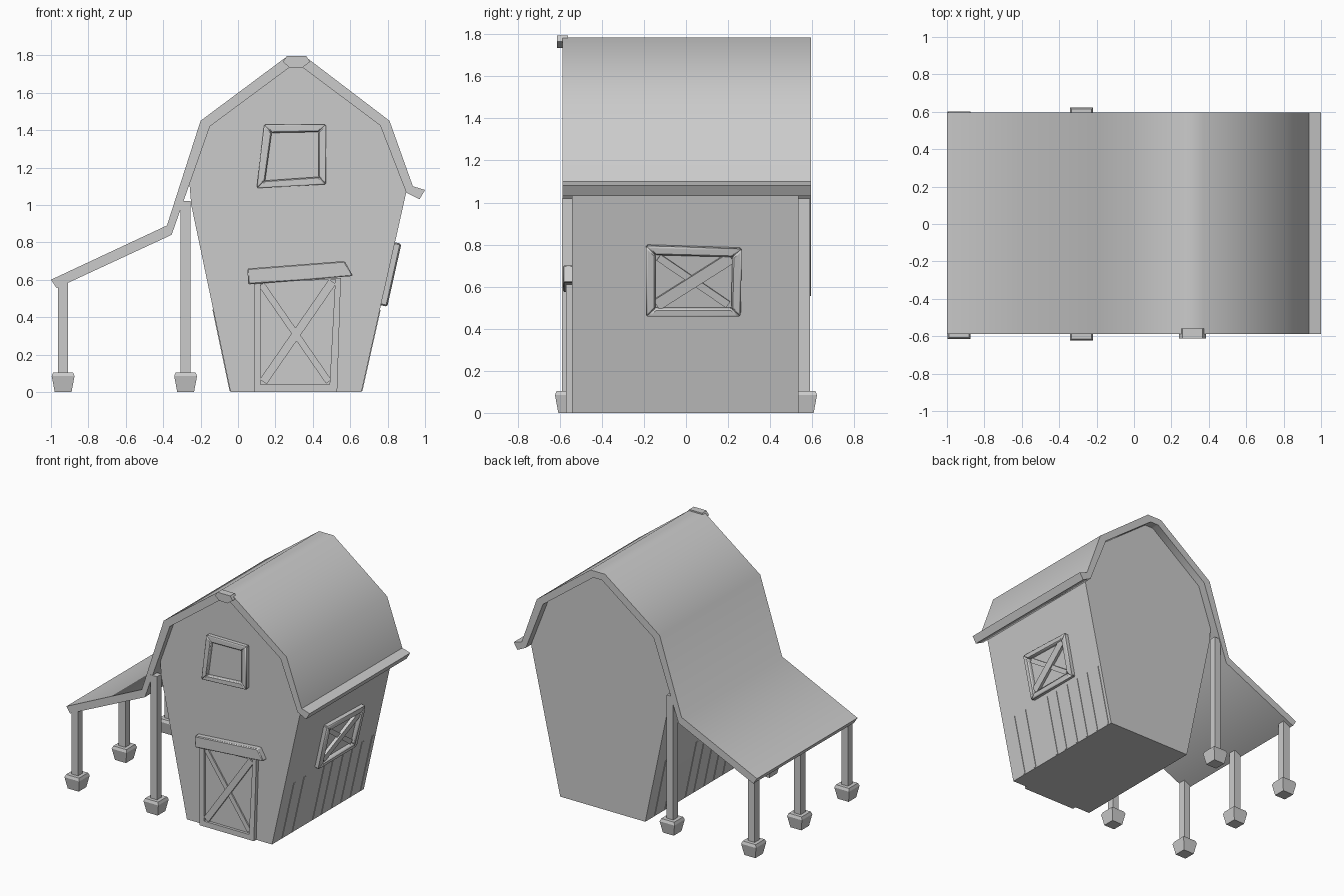
import bpy, math
from mathutils import Matrix, Vector

cube = bpy.data.objects.get("Cube")
if cube:
    bpy.data.objects.remove(cube, do_unlink=True)

grey = bpy.data.materials.new("plain grey")
grey.use_nodes = True
COLOUR = (0.6, 0.6, 0.6, 1)
grey.diffuse_color = COLOUR
grey.node_tree.nodes["Principled BSDF"].inputs["Base Color"].default_value = COLOUR


def basis(u, v, w, origin):
    """Frame whose columns are across, up, outward."""
    m = Matrix((u, v, w)).transposed().to_4x4()
    m.translation = Vector(origin)
    return m


def slabs(name, polys, w0, w1, frame, bevel=0, smooth=30):
    """Extrude each outline from depth w0 to w1 in the given frame."""
    verts, faces = [], []
    for poly in polys:
        n, s = len(poly), len(verts)
        verts += [frame @ Vector((u, v, w)) for w in (w0, w1) for u, v in poly]
        faces += [[s + i for i in reversed(range(n))], [s + n + i for i in range(n)]]
        faces += [[s + i, s + (i + 1) % n, s + n + (i + 1) % n, s + n + i] for i in range(n)]
    return build(name, verts, faces, bevel, smooth)


def build(name, verts, faces, bevel=0, smooth=30):
    mesh = bpy.data.meshes.new(name)
    mesh.from_pydata(verts, [], faces)
    mesh.materials.append(grey)
    ob = bpy.data.objects.new(name, mesh)
    bpy.context.collection.objects.link(ob)
    bpy.ops.object.select_all(action='DESELECT')
    ob.select_set(True)
    bpy.context.view_layer.objects.active = ob
    bpy.ops.object.shade_smooth_by_angle(angle=math.radians(smooth))
    if bevel:
        mod = ob.modifiers.new("soft edges", 'BEVEL')
        mod.width, mod.segments = bevel, 1
    return ob


def ring(outer, inner):
    """Four mitred boards between two quads."""
    return [[outer[i], outer[(i + 1) % 4], inner[(i + 1) % 4], inner[i]] for i in range(4)]


def bar(p, q, width):
    p, q = Vector(p), Vector(q)
    side = Vector((p.y - q.y, q.x - p.x)).normalized() * width / 2
    return [tuple(c) for c in (p - side, q - side, q + side, p + side)]


def rect(u0, v0, u1, v1):
    return [(u0, v0), (u1, v0), (u1, v1), (u0, v1)]


FRONT_Y, BACK_Y = -0.543, 0.535
section = basis((1, 0, 0), (0, 0, 1), (0, -1, 0), (0, 0, 0))
front = basis((1, 0, 0), (0, 0, 1), (0, -1, 0), (0, FRONT_Y, 0))

# Barn body, flaring upward into the gambrel gable
body = [(-0.04, 0), (0.66, 0), (0.9, 1.07), (0.775, 1.44), (0.36, 1.76),
        (0.26, 1.76), (-0.165, 1.43), (-0.26, 1.12), (-0.25, 1.0)]
slabs("barn_body", [body], -BACK_Y, -FRONT_Y, section)

# Roof sheet running down into the lean-to
roof_top = [(-1, 0.6), (-0.38, 0.89), (-0.2, 1.45), (0.25, 1.785), (0.37, 1.785),
            (0.81, 1.45), (0.935, 1.1), (1, 1.08)]
roof_under = [(0.97, 1.03), (0.9, 1.065), (0.76, 1.425), (0.345, 1.735),
              (0.275, 1.735), (-0.15, 1.42), (-0.355, 0.84), (-0.97, 0.555)]
slabs("roof", [(roof_top + roof_under)[::-1]], -0.595, 0.587, section, smooth=50)

# Ridge cap end at the front
slabs("ridge_cap", [[(0.275, 1.735), (0.345, 1.735), (0.385, 1.765), (0.365, 1.795),
                     (0.26, 1.795), (0.24, 1.765)]], 0.56, 0.613, section)

# Hay loft window
outer = [(0.10, 1.09), (0.47, 1.11), (0.47, 1.43), (0.14, 1.43)]
inner = [(0.145, 1.13), (0.43, 1.15), (0.43, 1.39), (0.18, 1.385)]
slabs("loft_window_frame", ring(outer, inner), -0.01, 0.035, front, bevel=0.006)
slabs("loft_window_pane", [inner], -0.01, 0.008, front)

# Barn door with frame, cross braces and header
outer = [(0.085, 0), (0.53, 0), (0.55, 0.61), (0.085, 0.6)]
inner = [(0.12, 0.04), (0.49, 0.04), (0.52, 0.6), (0.12, 0.59)]
slabs("door_panel", [outer], -0.01, 0.008, front)
slabs("door_frame", ring(outer, inner), -0.01, 0.028, front)
slabs("door_brace_back", [bar((0.125, 0.575), (0.485, 0.055), 0.035)], 0, 0.018, front)
slabs("door_brace_front", [bar((0.135, 0.055), (0.505, 0.59), 0.045)], 0, 0.026, front)
slabs("door_header", [[(0.055, 0.575), (0.615, 0.62), (0.57, 0.7), (0.05, 0.66)]],
      -0.01, 0.042, front, bevel=0.006)

# Sloping side walls carry a frame measured along the slope
right_up = Vector((0.24, 0, 1.07)).normalized()
right_wall = basis((0, 1, 0), right_up, Vector((0, 1, 0)).cross(right_up), (0.66, 0, 0))
left_up = Vector((-0.21, 0, 1)).normalized()
left_wall = basis((0, -1, 0), left_up, Vector((0, -1, 0)).cross(left_up), (-0.04, 0, 0))

# Side window with crossed boards
outer = [(-0.19, 0.475), (0.26, 0.475), (0.265, 0.805), (-0.19, 0.82)]
inner = [(-0.145, 0.515), (0.215, 0.515), (0.22, 0.765), (-0.145, 0.775)]
slabs("side_window_frame", ring(outer, inner), -0.01, 0.035, right_wall, bevel=0.008)
slabs("side_window_pane", [inner], -0.01, 0.006, right_wall)
slabs("side_window_brace_back", [bar((-0.13, 0.76), (0.2, 0.53), 0.035)], 0, 0.018, right_wall)
slabs("side_window_brace_front", [bar((-0.14, 0.53), (0.215, 0.76), 0.055)], 0, 0.028, right_wall)

# Slim upright battens on the side walls
for name, wall in (("right_battens", right_wall), ("left_battens", left_wall)):
    strips = [rect(c - 0.01, 0.005, c + 0.01, 0.45) for c in
              (-0.42, -0.3, -0.06, 0.04, 0.16, 0.27, 0.38, 0.5)]
    slabs(name, strips, -0.005, 0.004, wall)


def block(name, x, y, rings):
    """Square column through (half width, height) rings."""
    verts = [(x + h * a, y + h * b, z) for h, z in rings
             for a, b in ((-1, -1), (1, -1), (1, 1), (-1, 1))]
    faces = [[3, 2, 1, 0], [len(verts) - 4 + i for i in range(4)]]
    for r in range(0, len(verts) - 4, 4):
        faces += [[r + i, r + (i + 1) % 4, r + 4 + (i + 1) % 4, r + 4 + i] for i in range(4)]
    build(name, verts, faces)


# Lean-to posts on tapered footings
posts = {"front_outer": (-0.935, -0.555, 0.6), "middle_outer": (-0.935, 0, 0.6),
         "back_outer": (-0.935, 0.54, 0.6), "front_inner": (-0.28, -0.562, 1.02),
         "back_inner": (-0.28, 0.562, 1.02)}
for name, (x, y, top) in posts.items():
    block(name + "_post", x, y, [(0.027, 0.05), (0.027, top)])
    block(name + "_footing", x, y, [(0.045, 0), (0.061, 0.085), (0.053, 0.105)])
